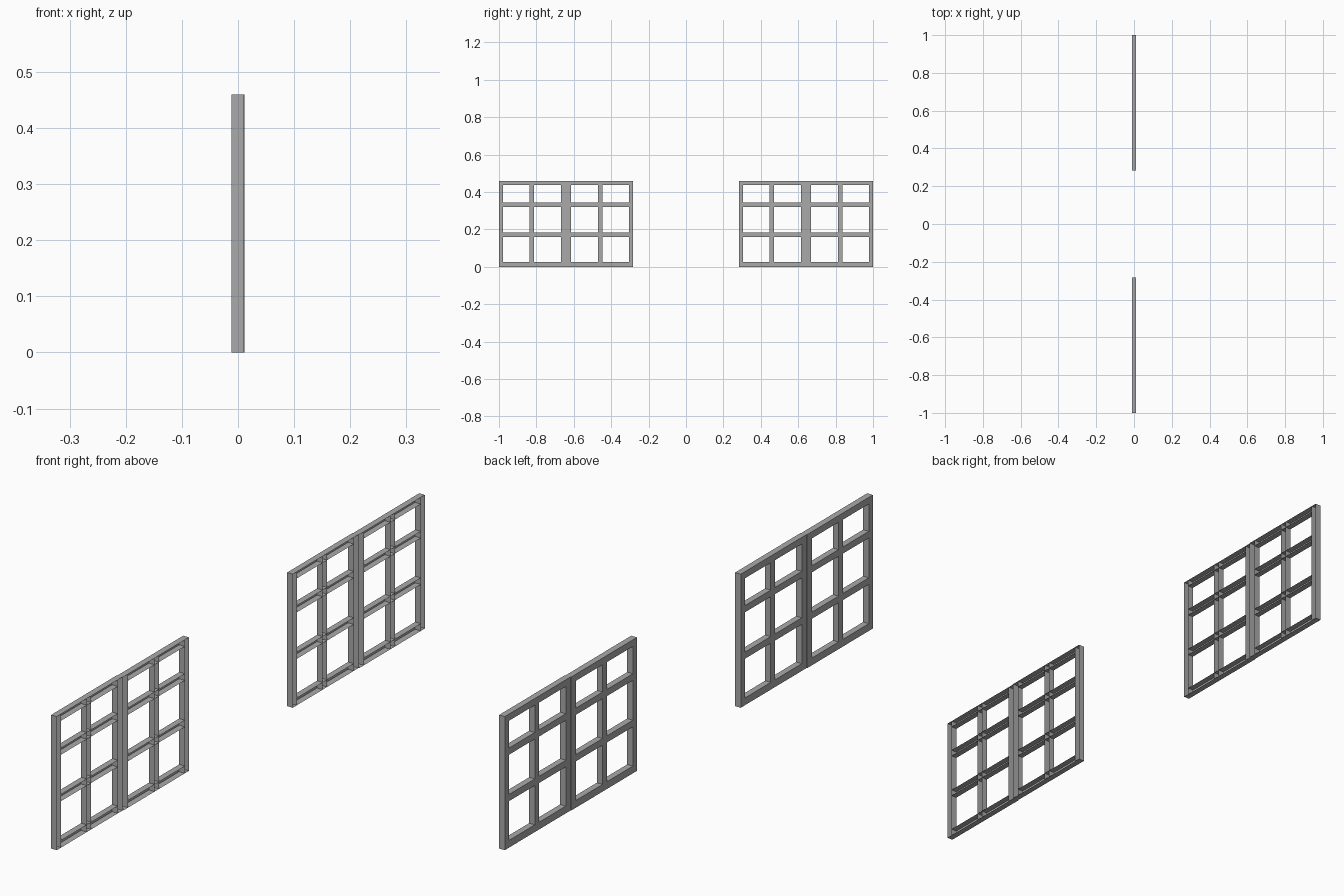
import bpy
import bmesh
from mathutils import Vector

cube = bpy.data.objects.get("Cube")
if cube:
    bpy.data.objects.remove(cube, do_unlink=True)

grey = bpy.data.materials.new("Frame grey")
grey.use_nodes = True
colour = (0.4, 0.4, 0.4, 1)
grey.diffuse_color = colour
grey.node_tree.nodes["Principled BSDF"].inputs["Base Color"].default_value = colour

HEIGHT = 0.46
DEPTH = 0.0216
STEP = 0.001          # sash offset from the centre plane
MEET = 0.642          # where two sashes meet
OUTER, INNER = 1.0, 0.284


def channel(name, x, y0, y1, z0, z1):
    """Hollow bar, open on its +x side."""
    bm = bmesh.new()
    bmesh.ops.create_cube(bm, size=1)
    open_side = [f for f in bm.faces if f.normal.x > 0.9]
    bmesh.ops.delete(bm, geom=open_side, context="FACES_ONLY")
    size = Vector((DEPTH, abs(y1 - y0), z1 - z0))
    centre = Vector((x, (y0 + y1) / 2, (z0 + z1) / 2))
    for v in bm.verts:
        v.co = v.co * size + centre
    mesh = bpy.data.meshes.new(name)
    bm.to_mesh(mesh)
    bm.free()
    mesh.materials.append(grey)
    obj = bpy.data.objects.new(name, mesh)
    bpy.context.collection.objects.link(obj)


def sash(name, side, edge, bar):
    """One framed panel: two stiles, one glazing bar and four rails."""
    inward = 1 if edge < MEET else -1
    x = STEP if side * inward < 0 else -STEP
    edge_in = edge + inward * 0.022
    meet_in = MEET - inward * 0.026
    channel(name + "_outer_stile", x, side * edge, side * edge_in, 0, HEIGHT)
    channel(name + "_meeting_stile", x, side * meet_in, side * MEET, 0, HEIGHT)
    channel(name + "_glazing_bar", x, side * (bar - 0.012), side * (bar + 0.012), 0, HEIGHT)
    rails = {"bottom_rail": (0, 0.025), "lower_rail": (0.16, 0.183),
             "upper_rail": (0.32, 0.343), "top_rail": (0.437, HEIGHT)}
    for rail, (z0, z1) in rails.items():
        channel(f"{name}_{rail}", x, side * edge_in, side * meet_in, z0, z1)


# Two windows, each a pair of sashes
for side, window in ((-1, "front_window"), (1, "back_window")):
    sash(window + "_far_sash", side, OUTER, 0.825)
    sash(window + "_near_sash", side, INNER, 0.459)
